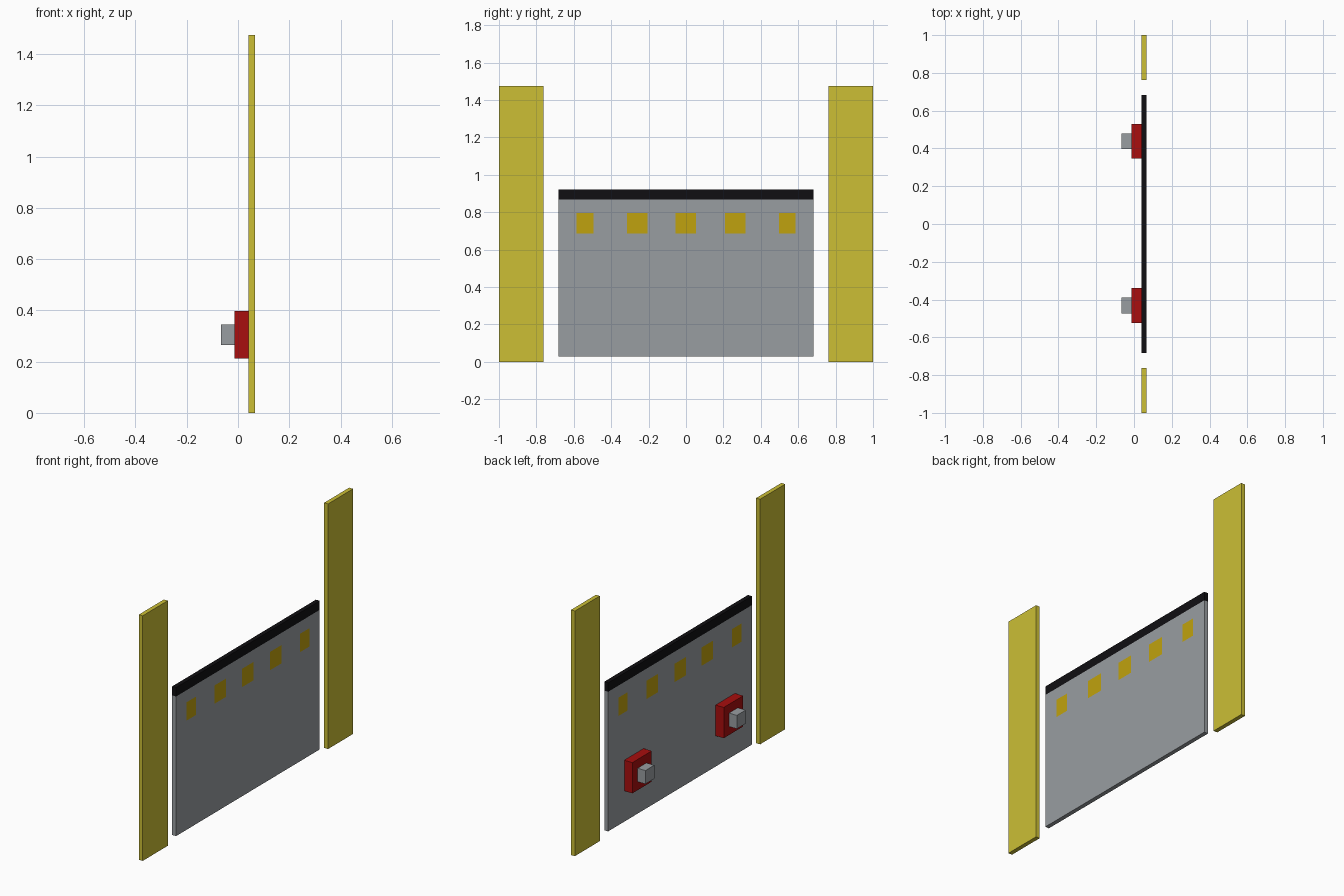
import bpy, bmesh
from mathutils import Vector

if "Cube" in bpy.data.objects:
    bpy.data.objects.remove(bpy.data.objects["Cube"])


def material(name, srgb):
    m = bpy.data.materials.new(name)
    lin = [((c / 255 + 0.055) / 1.055) ** 2.4 if c > 10 else c / 255 / 12.92 for c in srgb]
    m.diffuse_color = (*lin, 1)
    m.use_nodes = True
    m.node_tree.nodes["Principled BSDF"].inputs["Base Color"].default_value = m.diffuse_color
    return m


YELLOW = material("pale_yellow", (204, 191, 53))
AMBER = material("amber", (192, 162, 14))
GREY = material("steel_grey", (153, 157, 161))
BLACK = material("black", (16, 15, 18))
RED = material("red", (168, 14, 14))


def box(name, lo, hi, *mats, cuts=(), rule=None):
    """Axis-aligned box, optionally sliced by planes and coloured by a rule."""
    bm = bmesh.new()
    bmesh.ops.create_cube(bm, size=1)
    for v in bm.verts:
        v.co = Vector([lo[i] if v.co[i] < 0 else hi[i] for i in range(3)])
    for axis, pos in cuts:
        n = Vector((0, 0, 0))
        n[axis] = 1
        bmesh.ops.bisect_plane(bm, geom=bm.verts[:] + bm.edges[:] + bm.faces[:],
                               plane_co=n * pos, plane_no=n, dist=1e-5)
    bm.normal_update()
    if rule:
        for f in bm.faces:
            f.material_index = rule(f.calc_center_median(), f.normal)
    me = bpy.data.meshes.new(name)
    bm.to_mesh(me)
    bm.free()
    for m in mats:
        me.materials.append(m)
    ob = bpy.data.objects.new(name, me)
    bpy.context.collection.objects.link(ob)
    return ob


BACK, FACE = 0.04, 0.066

# Tall side posts
for side, a, b in (("left", -1.0, -0.762), ("right", 0.762, 1.0)):
    box(f"{side}_post", (BACK, a, 0), (FACE, b, 1.475), YELLOW)

# Panel with black top band and a row of amber squares on both faces
squares = [(-0.585, -0.495), (-0.316, -0.206), (-0.056, 0.054), (0.208, 0.317), (0.497, 0.586)]
Z0, Z1, BAND = 0.685, 0.795, 0.868


def panel_colour(c, n):
    if c.z > BAND:
        return 1
    if abs(n.x) > 0.5 and Z0 < c.z < Z1 and any(a < c.y < b for a, b in squares):
        return 2
    return 0


cuts = [(2, z) for z in (Z0, Z1, BAND)] + [(1, y) for s in squares for y in s]
box("panel", (BACK, -0.683, 0.028), (FACE, 0.683, 0.922), GREY, BLACK, AMBER,
    cuts=cuts, rule=panel_colour)

# Red mounting blocks with grey knobs on the back face
for side, y in (("left", -0.431), ("right", 0.438)):
    box(f"{side}_mount", (-0.014, y - 0.092, 0.213), (BACK, y + 0.092, 0.398), RED)
    box(f"{side}_knob", (-0.066, y - 0.042, 0.264), (-0.014, y + 0.042, 0.345), GREY)
